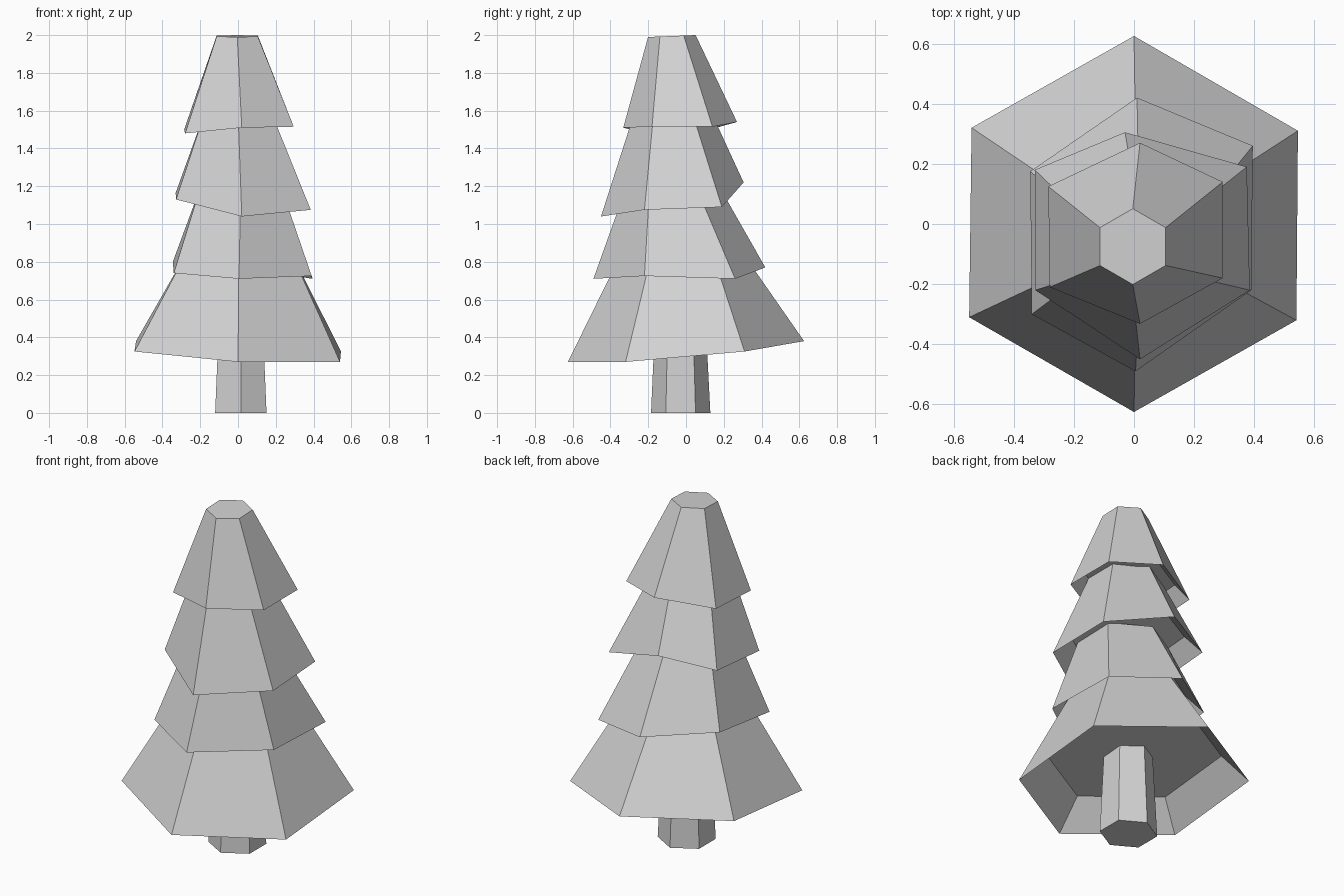
import bpy
import bmesh
from math import cos, sin, radians
from mathutils import Vector

cube = bpy.data.objects.get("Cube")
if cube:
    bpy.data.objects.remove(cube, do_unlink=True)

# One plain grey for the whole tree
GREY = (0.65, 0.65, 0.65, 1.0)
grey = bpy.data.materials.new("plain grey")
grey.use_nodes = True
grey.diffuse_color = GREY
grey.node_tree.nodes["Principled BSDF"].inputs["Base Color"].default_value = GREY


def hexagon(x, y, z, radius, tilt=0.0):
    """Six corners, starting at the front and going round to the left (+x)."""
    ring = []
    for i in range(6):
        a = radians(60 * i - 90)
        dy = radius * sin(a)
        ring.append(Vector((x + radius * cos(a), y + dy, z + tilt * dy)))
    return ring


def shell(name, rings):
    """Closed solid from a stack of six-sided rings, bottom to top."""
    bm = bmesh.new()
    loops = [[bm.verts.new(p) for p in ring] for ring in rings]
    for low, high in zip(loops, loops[1:]):
        for i in range(6):
            j = (i + 1) % 6
            bm.faces.new((low[i], low[j], high[j], high[i]))
    bm.faces.new(loops[0][::-1])
    bm.faces.new(loops[-1])
    bmesh.ops.recalc_face_normals(bm, faces=bm.faces[:])
    mesh = bpy.data.meshes.new(name)
    bm.to_mesh(mesh)
    bm.free()
    mesh.materials.append(grey)
    obj = bpy.data.objects.new(name, mesh)
    bpy.context.collection.objects.link(obj)
    return obj


def tier(name, rim, top, depth):
    """Skirt of branches with a hollow underside."""
    rim = [Vector(p) for p in rim]
    centre = sum(rim, Vector()) / 6
    ceiling = [centre.lerp(p, 0.76) + Vector((0, 0, depth)) for p in rim]
    return shell(name, [ceiling, rim, top])


# Trunk
shell("trunk", [hexagon(0.015, -0.028, 0, 0.157),
                hexagon(0.015, -0.03, 0.52, 0.132)])

# Branch tiers, each with a hand-bent rim
tier("bottom_branches",
     [(0, -.625, .27), (.54, -.32, .27), (.545, .31, .325),
      (0, .625, .38), (-.54, .32, .38), (-.548, -.31, .325)],
     hexagon(0.005, -0.02, 0.84, 0.325), 0.155)

tier("lower_middle_branches",
     [(.005, -.49, .71), (.39, -.22, .725), (.395, .26, .71),
      (.01, .42, .77), (-.345, .175, .80), (-.34, -.30, .74)],
     hexagon(0.015, -0.07, 1.2, 0.245), 0.1)

tier("upper_middle_branches",
     [(.02, -.45, 1.04), (.385, -.22, 1.075), (.375, .19, 1.09),
      (-.03, .305, 1.22), (-.33, .18, 1.165), (-.328, -.22, 1.13)],
     hexagon(0.0, -0.07, 1.6, 0.2), 0.1)

tier("top_branches",
     [(.02, -.332, 1.51), (.295, -.18, 1.515), (.295, .14, 1.515),
      (.02, .27, 1.54), (-.285, .125, 1.50), (-.28, -.21, 1.48)],
     hexagon(-0.004, -0.075, 1.995, 0.126, tilt=0.04), 0.08)
